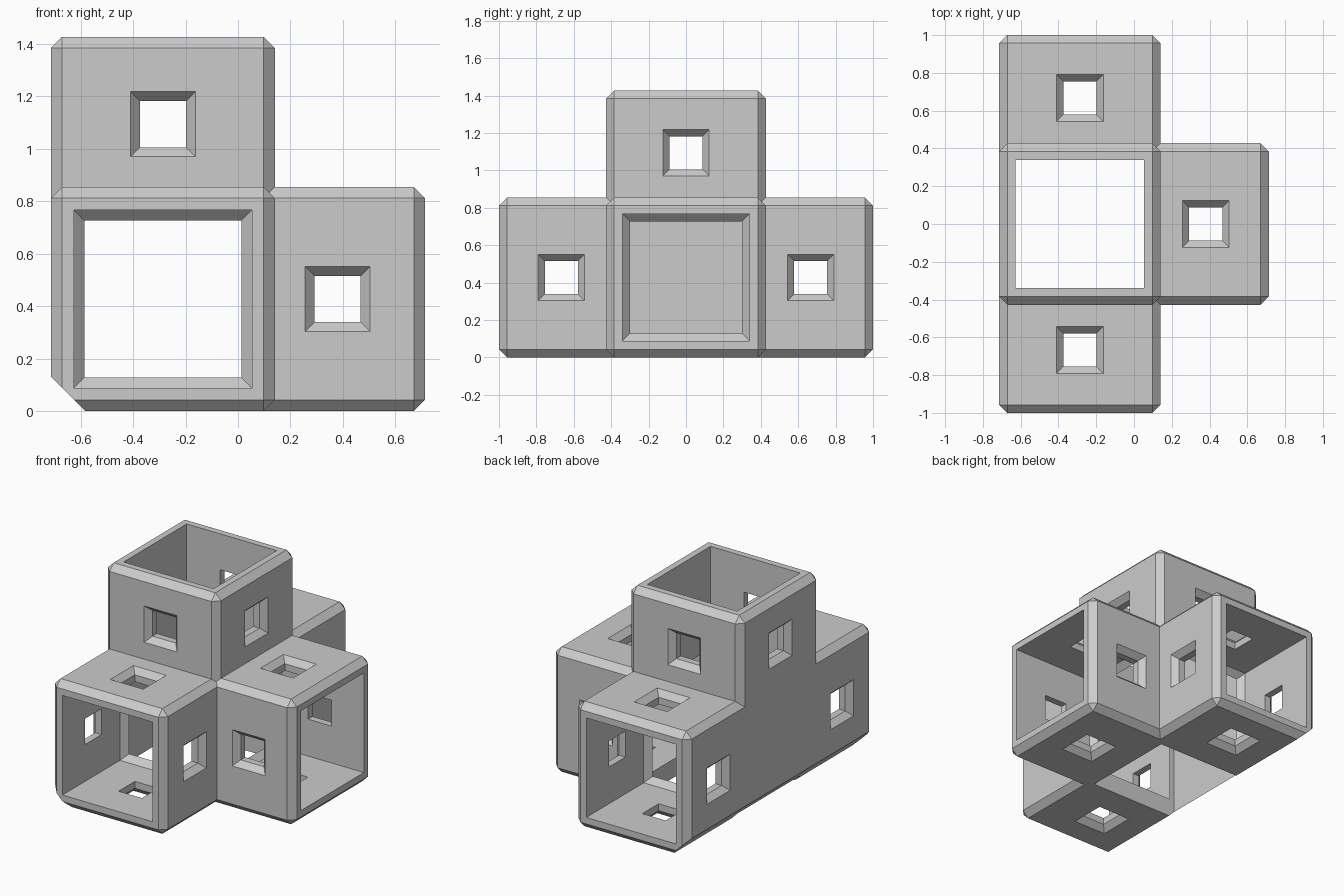
import bpy, bmesh
from mathutils import Vector

cube = bpy.data.objects.get("Cube")
if cube:
    bpy.data.objects.remove(cube, do_unlink=True)

HALF = 0.4275       # half width of one tunnel
CHAMFER = 0.043
BORE = 0.34         # half width of the tunnel opening
REACH = 2 / 3       # window distance from the hub centre
HUB = Vector((-0.2865, 0, HALF))
X, Y, Z = Vector((1, 0, 0)), Vector((0, 1, 0)), Vector((0, 0, 1))


def make_object(name, bm):
    bmesh.ops.recalc_face_normals(bm, faces=bm.faces)
    mesh = bpy.data.meshes.new(name)
    bm.to_mesh(mesh)
    bm.free()
    obj = bpy.data.objects.new(name, mesh)
    bpy.context.collection.objects.link(obj)
    obj.hide_render = True
    return obj


def loft(name, centre, axis, sections, chamfer=0):
    """Square sections (distance, half width) joined along an axis."""
    bm = bmesh.new()
    u = axis.yzx
    v = axis.cross(u)
    rings = []
    for t, r in sections:
        rings.append([bm.verts.new(centre + axis * t + u * (r * a) + v * (r * b))
                      for a, b in ((-1, -1), (1, -1), (1, 1), (-1, 1))])
    for low, high in zip(rings, rings[1:]):
        for i in range(4):
            j = (i + 1) % 4
            bm.faces.new((low[i], low[j], high[j], high[i]))
    bm.faces.new(rings[0])
    bm.faces.new(rings[-1])
    if chamfer:
        bmesh.ops.recalc_face_normals(bm, faces=bm.faces)
        bmesh.ops.bevel(bm, geom=bm.edges[:], offset=chamfer, segments=1,
                        profile=0.5, affect='EDGES')
    return make_object(name, bm)


def prism(name, profile, length):
    """Profile in x and z, extended along y."""
    bm = bmesh.new()
    face = bm.faces.new([bm.verts.new((x, -length / 2, z)) for x, z in profile])
    out = bmesh.ops.extrude_face_region(bm, geom=[face])["geom"]
    bmesh.ops.translate(bm, vec=Y * length,
                        verts=[e for e in out if isinstance(e, bmesh.types.BMVert)])
    return make_object(name, bm)


# Solid tunnels: a long one front to back, one to the left, one upward
body = loft("tunnel_junction", HUB, Y, [(-1, HALF), (1, HALF)], CHAMFER)
body.hide_render = False
steps = [(loft("solid_arm", HUB, axis, [(-0.1, HALF), (1, HALF)], CHAMFER), 'UNION')
         for axis in (X, Z)]


def cut(cutter):
    steps.append((cutter, 'DIFFERENCE'))


# Wide chamfer along the lower right edge
cut(prism("edge_cutter", [(-0.91, 0.33), (-0.91, -0.2), (-0.385, -0.2)], 3))

# Vertical shaft, open at the top and the bottom
cut(loft("shaft_cutter", HUB, Z, [(-0.6, BORE), (1.2, BORE)]))

# Open arms, each narrowing to a frame at the hub
for arm in (X, Y, -Y):
    cut(loft("arm_cutter", HUB, arm,
             [(0.2, 0.3), (BORE, 0.3), (0.38, BORE), (1.2, BORE)]))

# Bevelled windows through all four walls of every arm
window = [(-HALF - 0.02, 0.142), (-HALF + 0.04, 0.088),
          (HALF - 0.04, 0.088), (HALF + 0.02, 0.142)]
for arm, sides in ((X, (Y, Z)), (Y, (X, Z)), (-Y, (X, Z)), (Z, (X, Y))):
    for side in sides:
        cut(loft("window_cutter", HUB + arm * REACH, side, window))

for tool, operation in steps:
    mod = body.modifiers.new(tool.name, 'BOOLEAN')
    mod.solver = 'EXACT'
    mod.operation = operation
    mod.object = tool

# Bake the result and drop the helpers
bpy.context.view_layer.update()
graph = bpy.context.evaluated_depsgraph_get()
result = bpy.data.meshes.new_from_object(body.evaluated_get(graph))
body.modifiers.clear()
body.data = result
for tool, _ in steps:
    bpy.data.objects.remove(tool, do_unlink=True)

# Plain grey finish
grey = bpy.data.materials.new("light_grey")
grey.use_nodes = True
colour = (0.6, 0.6, 0.6, 1)
grey.diffuse_color = colour
grey.node_tree.nodes["Principled BSDF"].inputs["Base Color"].default_value = colour
result.materials.clear()
result.materials.append(grey)
for poly in result.polygons:
    poly.material_index = 0
    poly.use_smooth = False
